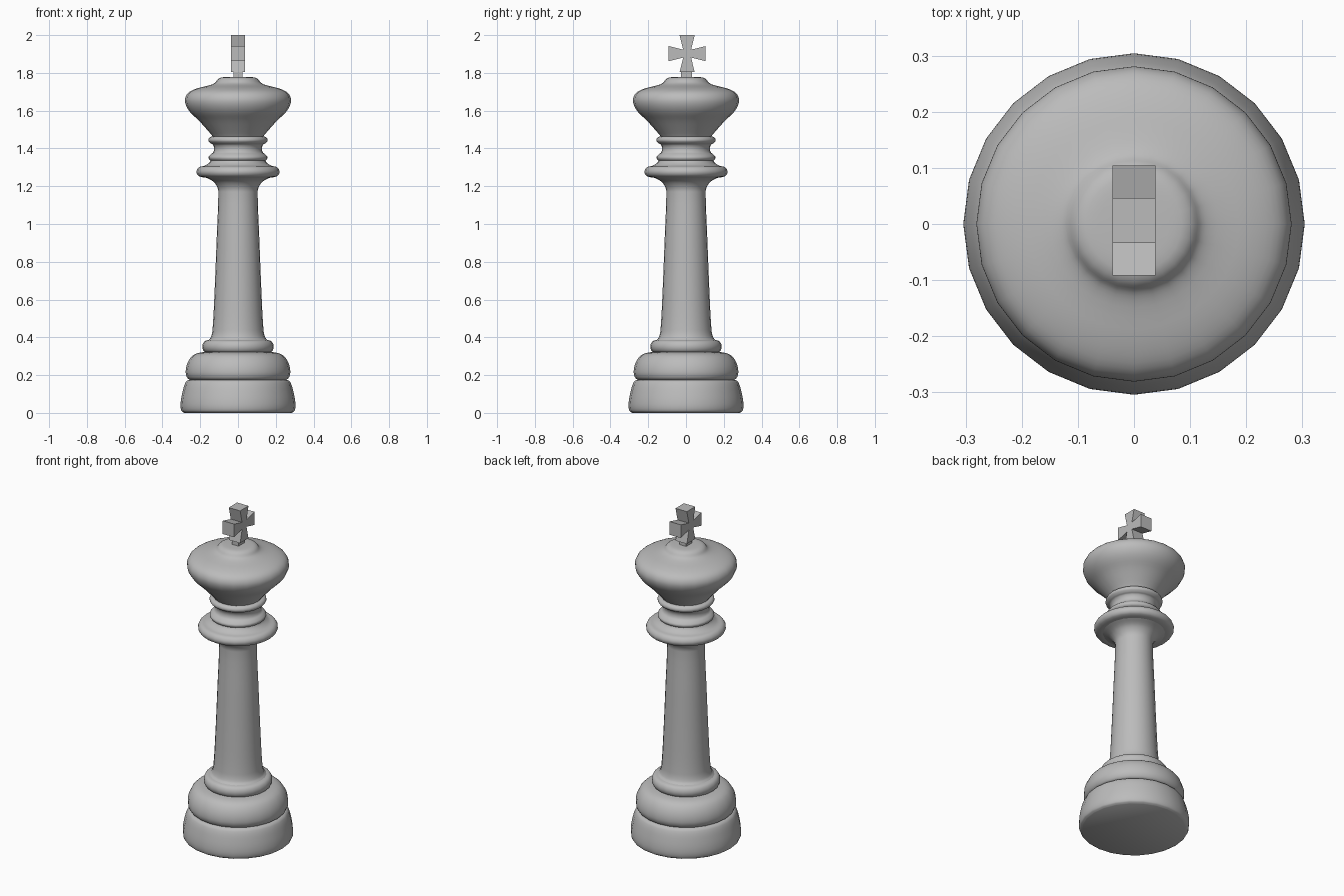
import bpy, bmesh, math
from mathutils import Vector

if "Cube" in bpy.data.objects:
    bpy.data.objects.remove(bpy.data.objects["Cube"])

SIDES = 24
stone = bpy.data.materials.new("plain_grey")
stone.diffuse_color = (0.5, 0.5, 0.5, 1)
stone.use_nodes = True
stone.node_tree.nodes["Principled BSDF"].inputs["Base Color"].default_value = stone.diffuse_color


def smooth_path(pts, steps=4):
    """Smooth curve through (radius, z) points, tangents scaled to each segment."""
    p = [Vector(q) for q in pts]
    n = len(p)
    tan = [(p[min(i + 1, n - 1)] - p[max(i - 1, 0)]).normalized() for i in range(n)]
    out = []
    for i in range(n - 1):
        a, b = p[i], p[i + 1]
        d = (b - a).length
        for k in range(steps):
            t = k / steps
            out.append(a * (2*t**3 - 3*t*t + 1) + tan[i] * d * (t**3 - 2*t*t + t)
                       + b * (3*t*t - 2*t**3) + tan[i + 1] * d * (t**3 - t*t))
    return out + [p[-1]]


def finish(name, bm, smooth):
    bmesh.ops.recalc_face_normals(bm, faces=bm.faces[:])
    me = bpy.data.meshes.new(name)
    bm.to_mesh(me)
    bm.free()
    ob = bpy.data.objects.new(name, me)
    bpy.context.collection.objects.link(ob)
    me.materials.append(stone)
    if smooth:
        bpy.ops.object.select_all(action='DESELECT')
        ob.select_set(True)
        bpy.context.view_layer.objects.active = ob
        bpy.ops.object.shade_smooth_by_angle(angle=math.radians(50))
    return ob


def lathe(name, pts):
    bm = bmesh.new()
    rings = []
    for r, z in smooth_path(pts):
        rings.append([bm.verts.new((r * math.cos(2*math.pi*i/SIDES),
                                    r * math.sin(2*math.pi*i/SIDES), z))
                      for i in range(SIDES)])
    for a, b in zip(rings, rings[1:]):
        for i in range(SIDES):
            j = (i + 1) % SIDES
            bm.faces.new((a[i], a[j], b[j], b[i]))
    bm.faces.new(rings[0])
    bm.faces.new(rings[-1])
    return finish(name, bm, True)


# turned body, bottom to top
lathe("foot", [(0.285, 0.0), (0.30, 0.012), (0.304, 0.05), (0.294, 0.11),
               (0.278, 0.16), (0.262, 0.174), (0.22, 0.176)])
lathe("upper_base", [(0.25, 0.172), (0.268, 0.185), (0.277, 0.215), (0.269, 0.26),
                     (0.246, 0.298), (0.215, 0.316), (0.16, 0.324)])
lathe("lower_ring", [(0.15, 0.318), (0.178, 0.324), (0.189, 0.35),
                     (0.179, 0.377), (0.155, 0.386), (0.12, 0.39)])
lathe("column", [(0.158, 0.384), (0.144, 0.40), (0.135, 0.44), (0.125, 0.62),
                 (0.113, 0.92), (0.104, 1.17), (0.112, 1.20), (0.135, 1.228),
                 (0.18, 1.25)])
lathe("collar", [(0.15, 1.244), (0.205, 1.252), (0.22, 1.275), (0.207, 1.30),
                 (0.175, 1.309), (0.152, 1.325), (0.143, 1.34)])
lathe("neck_ring", [(0.13, 1.334), (0.148, 1.337), (0.156, 1.352), (0.146, 1.367),
                    (0.131, 1.38), (0.126, 1.40), (0.133, 1.42), (0.146, 1.428),
                    (0.157, 1.443), (0.148, 1.46), (0.12, 1.466)])
lathe("crown", [(0.13, 1.458), (0.147, 1.48), (0.205, 1.545), (0.26, 1.60),
                (0.281, 1.65), (0.268, 1.69), (0.225, 1.715), (0.15, 1.735),
                (0.123, 1.747), (0.105, 1.767), (0.085, 1.776), (0.04, 1.779)])

# flared cross, outline in the y-z plane extruded along x
CY, CZ, HALF = 0.006, 1.902, 0.038
INNER, FLARE, REACH = 0.021, 0.04, 0.098
bm = bmesh.new()
outline = []
for k in range(4):
    c, s = math.cos(k * math.pi / 2), math.sin(k * math.pi / 2)
    for u, v in ((REACH, -FLARE), (REACH, FLARE), (INNER, INNER)):
        outline.append((-HALF, CY + u*c - v*s, CZ + u*s + v*c))
face = bm.faces.new([bm.verts.new(co) for co in outline])
ext = bmesh.ops.extrude_face_region(bm, geom=[face])
bmesh.ops.translate(bm, vec=(2 * HALF, 0, 0),
                    verts=[g for g in ext['geom'] if isinstance(g, bmesh.types.BMVert)])
finish("cross", bm, False)

# short stem under the cross
bm = bmesh.new()
bmesh.ops.create_cube(bm, size=1)
bmesh.ops.scale(bm, vec=(0.046, 0.058, 0.05), verts=bm.verts[:])
bmesh.ops.translate(bm, vec=(0, CY - 0.004, 1.787), verts=bm.verts[:])
finish("cross_stem", bm, False)
